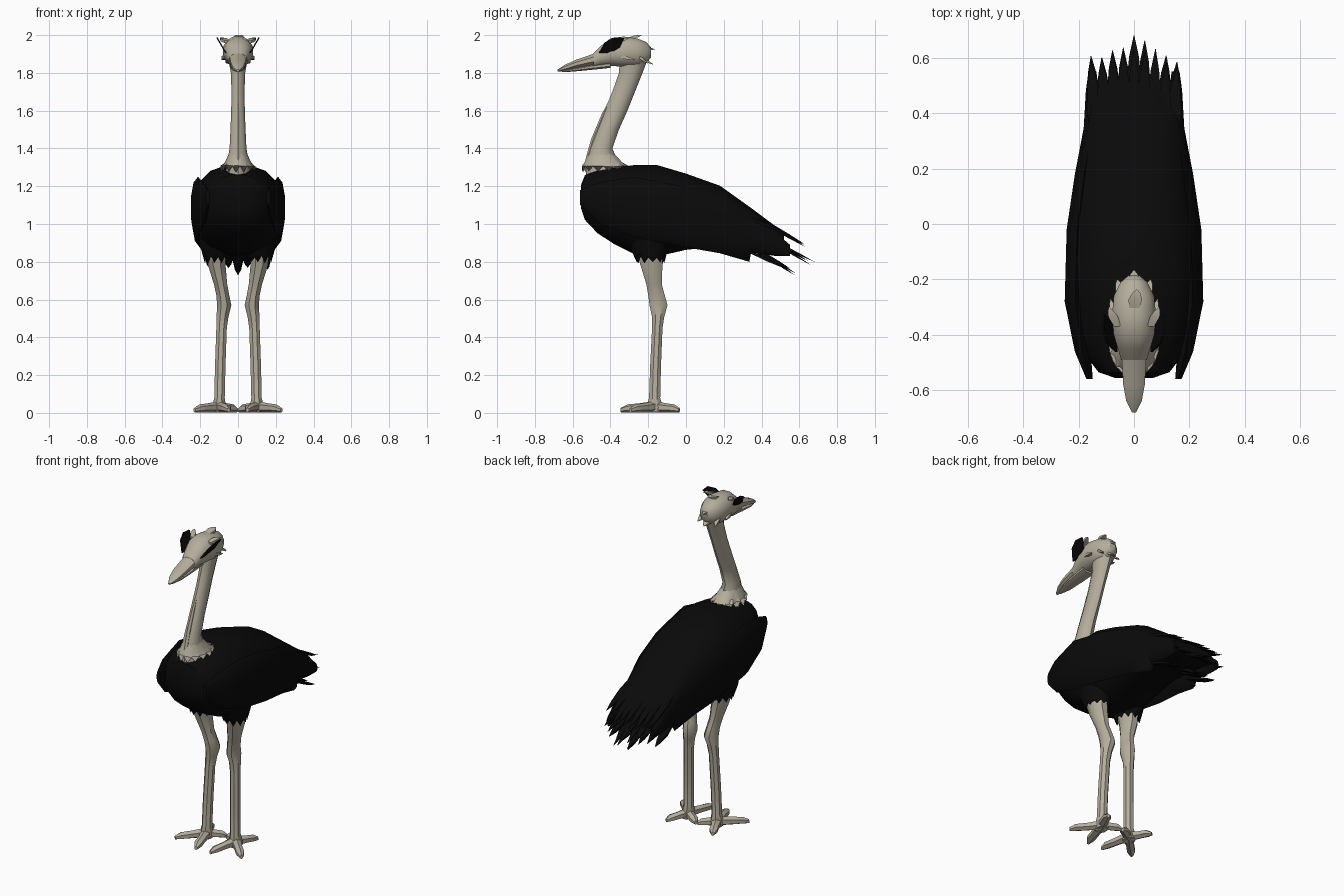
import bpy, bmesh, math, random
from mathutils import Vector

random.seed(4)


def make_mat(name, rgb):
    m = bpy.data.materials.new(name)
    m.diffuse_color = (*rgb, 1)
    return m


SKIN = make_mat("pale skin", (0.46, 0.42, 0.335))
BLACK = make_mat("black feather", (0.003, 0.003, 0.003))


def finish(bm, name, mat, angle=40):
    bmesh.ops.recalc_face_normals(bm, faces=bm.faces)
    me = bpy.data.meshes.new(name)
    bm.to_mesh(me)
    bm.free()
    me.materials.append(mat)
    ob = bpy.data.objects.new(name, me)
    bpy.context.collection.objects.link(ob)
    bpy.ops.object.select_all(action='DESELECT')
    ob.select_set(True)
    bpy.context.view_layer.objects.active = ob
    bpy.ops.object.shade_smooth_by_angle(angle=math.radians(angle))
    return ob


def loft_into(bm, rings, n=12, power=1.0, jag=0.0):
    """rings: (centre, half-axis u, half-axis v); jag makes the last ring ragged."""
    loops = []
    for k, (c, u, v) in enumerate(rings):
        loop = []
        for i in range(n):
            a = 2 * math.pi * (i + 0.5) / n
            ca, sa = math.cos(a), math.sin(a)
            p = (Vector(c) + Vector(u) * math.copysign(abs(ca) ** power, ca)
                 + Vector(v) * math.copysign(abs(sa) ** power, sa))
            if jag and k == len(rings) - 1:
                p.z += (jag if i % 2 else -jag) * random.uniform(0.5, 1)
            loop.append(bm.verts.new(p))
        loops.append(loop)
    for a, b in zip(loops, loops[1:]):
        for i in range(n):
            j = (i + 1) % n
            bm.faces.new((a[i], a[j], b[j], b[i]))
    bm.faces.new(loops[0])
    bm.faces.new(loops[-1])


def loft(name, mat, rings, **kw):
    bm = bmesh.new()
    loft_into(bm, rings, **kw)
    return finish(bm, name, mat)


def along_y(rows):
    """rows: y, top z, bottom z, half width, x centre"""
    return [((x, y, (t + b) / 2), (w, 0, 0), (0, 0, (t - b) / 2)) for y, t, b, w, x in rows]


def upright(rows):
    """rows: z, front y, back y, half width, x centre"""
    return [((x, (f + b) / 2, z), (w, 0, 0), (0, (b - f) / 2, 0)) for z, f, b, w, x in rows]


def blade(bm, root, tip, w, t=0.012):
    """Flat tapered feather, widest in its middle"""
    r, e = Vector(root), Vector(tip)
    rings = [(r.lerp(e, f), (w * s, 0, 0), (0, 0, t * s))
             for f, s in ((0, 0.7), (0.5, 1), (0.8, 0.6), (1, 0.04))]
    loft_into(bm, rings, n=4, power=1)


# Body
loft("body", BLACK, along_y([
    (-0.555, 1.21, 1.08, 0.07, 0), (-0.535, 1.26, 1.02, 0.13, 0), (-0.47, 1.288, 0.95, 0.18, 0),
    (-0.38, 1.30, 0.89, 0.22, 0), (-0.28, 1.315, 0.84, 0.235, 0), (-0.15, 1.315, 0.825, 0.24, 0),
    (0.0, 1.27, 0.86, 0.23, 0), (0.18, 1.205, 0.88, 0.20, 0), (0.34, 1.09, 0.87, 0.185, 0),
    (0.46, 1.0, 0.86, 0.175, 0), (0.52, 0.95, 0.86, 0.15, 0)]), n=16, power=0.82)

for s, side in ((1, "left"), (-1, "right")):
    # Folded wing
    loft(side + "_wing", BLACK, along_y([(y, t, b, w, s * x) for y, t, b, w, x in (
        (-0.56, 1.18, 1.10, 0.012, 0.16), (-0.46, 1.22, 1.00, 0.03, 0.185),
        (-0.28, 1.25, 0.93, 0.04, 0.212), (-0.02, 1.20, 0.88, 0.04, 0.205),
        (0.18, 1.14, 0.845, 0.035, 0.18), (0.335, 1.05, 0.80, 0.03, 0.155),
        (0.345, 1.04, 0.85, 0.03, 0.153), (0.48, 0.95, 0.83, 0.025, 0.15),
        (0.55, 0.89, 0.83, 0.015, 0.15))]), n=10)

    # Ragged thigh feathers
    loft(side + "_thigh_feathers", BLACK, upright([
        (1.0, -0.34, -0.04, 0.10, s * 0.11), (0.88, -0.30, -0.09, 0.085, s * 0.115),
        (0.81, -0.26, -0.115, 0.062, s * 0.115)]), n=20, jag=0.02)

    # Leg
    loft(side + "_leg", SKIN, upright([
        (0.86, -0.27, -0.12, 0.055, s * 0.115), (0.78, -0.245, -0.12, 0.05, s * 0.112),
        (0.68, -0.213, -0.125, 0.038, s * 0.092), (0.62, -0.203, -0.108, 0.037, s * 0.08),
        (0.57, -0.197, -0.094, 0.041, s * 0.073), (0.51, -0.183, -0.112, 0.034, s * 0.082),
        (0.45, -0.182, -0.122, 0.030, s * 0.087), (0.25, -0.192, -0.13, 0.030, s * 0.094),
        (0.08, -0.198, -0.134, 0.030, s * 0.098), (0.03, -0.21, -0.12, 0.04, s * 0.10),
        (0.005, -0.21, -0.12, 0.035, s * 0.10)]), n=8)

    # Four spread toes
    bm = bmesh.new()
    for dx, dy in ((0.13, -0.13), (-0.05, -0.18), (-0.095, 0.06), (0.06, 0.13)):
        d = Vector((s * dx, dy, 0))
        p = Vector((-d.y, d.x, 0)).normalized()
        base = Vector((s * 0.10, -0.165, 0))
        rings = [(base + d * f + Vector((0, 0, h + 0.003)), p * w, (0, 0, h))
                 for f, w, h in ((0, 0.032, 0.03), (0.45, 0.025, 0.024),
                                 (0.8, 0.026, 0.021), (1, 0.010, 0.012))]
        loft_into(bm, rings, n=6)
    finish(bm, side + "_foot", SKIN)

    # Dark eye patch, a thin plate leaning outward
    bm = bmesh.new()
    outline = ((-0.462, 1.905), (-0.40, 1.905), (-0.35, 1.935), (-0.325, 1.985),
               (-0.38, 1.988), (-0.43, 1.962))
    vs = [bm.verts.new((s * (0.06 + (z - 1.905) * 0.58), y, z)) for y, z in outline]
    f = bm.faces.new(vs)
    ext = bmesh.ops.extrude_face_region(bm, geom=[f])["geom"]
    bmesh.ops.translate(bm, vec=(s * 0.008, 0, 0),
                        verts=[g for g in ext if isinstance(g, bmesh.types.BMVert)])
    finish(bm, side + "_eye_patch", BLACK)

# Tail feathers in three layers: root y, root z, tip y, tip z
bm = bmesh.new()
for ry, rz, ty, tz, count in ((0.25, 1.11, 0.59, 0.91, 9), (0.30, 1.0, 0.60, 0.83, 9),
                              (0.32, 0.90, 0.52, 0.78, 7)):
    for i in range(count):
        f = 2 * i / (count - 1) - 1
        mid = 1 - abs(f)
        r = random.uniform(-0.025, 0.025)
        drop = 0.04 * f * f
        blade(bm, (f * 0.135, ry, rz - drop),
              (f * 0.155, ty + 0.05 * mid + r, tz - 0.03 * mid - r), 0.036)
blade(bm, (0, 0.32, 0.98), (0, 0.68, 0.80), 0.04)
blade(bm, (0, 0.32, 0.90), (0, 0.575, 0.73), 0.04)
finish(bm, "tail_feathers", BLACK)

# Neck
loft("neck", SKIN, upright([
    (1.25, -0.53, -0.33, 0.07, 0), (1.32, -0.53, -0.355, 0.062, 0), (1.40, -0.51, -0.39, 0.047, 0),
    (1.50, -0.47, -0.355, 0.042, 0), (1.60, -0.43, -0.31, 0.038, 0), (1.70, -0.39, -0.27, 0.036, 0),
    (1.80, -0.355, -0.23, 0.04, 0), (1.88, -0.35, -0.20, 0.055, 0)]), n=10)

# Throat ridge
loft("throat_ridge", SKIN, upright([
    (1.34, -0.533, -0.50, 0.016, 0), (1.45, -0.502, -0.46, 0.014, 0),
    (1.58, -0.447, -0.41, 0.010, 0), (1.66, -0.405, -0.39, 0.004, 0)]), n=6)

# Ragged collar where the neck meets the feathers
loft("neck_collar", SKIN, upright([
    (1.37, -0.515, -0.38, 0.05, 0), (1.325, -0.538, -0.335, 0.07, 0),
    (1.292, -0.552, -0.295, 0.092, 0)]), n=28, jag=0.02)

# Head
loft("head", SKIN, along_y([
    (-0.185, 1.935, 1.88, 0.02, 0), (-0.21, 1.965, 1.85, 0.05, 0), (-0.26, 1.985, 1.83, 0.075, 0),
    (-0.33, 1.995, 1.83, 0.082, 0), (-0.40, 1.985, 1.835, 0.075, 0), (-0.45, 1.945, 1.835, 0.06, 0),
    (-0.49, 1.905, 1.825, 0.048, 0)]), n=12, power=0.9)

# Beak, upper and lower halves
loft("upper_beak", SKIN, along_y([
    (-0.44, 1.93, 1.845, 0.05, 0), (-0.50, 1.90, 1.838, 0.047, 0), (-0.58, 1.872, 1.825, 0.042, 0),
    (-0.64, 1.845, 1.81, 0.03, 0), (-0.68, 1.818, 1.806, 0.008, 0)]), n=8)
loft("lower_beak", SKIN, along_y([
    (-0.40, 1.86, 1.825, 0.045, 0), (-0.50, 1.845, 1.815, 0.04, 0),
    (-0.60, 1.825, 1.806, 0.03, 0), (-0.66, 1.812, 1.803, 0.01, 0)]), n=8)

# Tufts on the crown, nape and cheeks
bm = bmesh.new()
blade(bm, (0, -0.31, 1.98), (0.01, -0.235, 2.0), 0.035)
blade(bm, (0, -0.24, 1.93), (0, -0.165, 1.925), 0.03)
blade(bm, (0, -0.25, 1.89), (0, -0.175, 1.845), 0.035)
for s in (1, -1):
    blade(bm, (s * 0.04, -0.27, 1.90), (s * 0.06, -0.20, 1.85), 0.025)
    blade(bm, (s * 0.06, -0.36, 1.89), (s * 0.085, -0.27, 1.87), 0.02)
    blade(bm, (s * 0.06, -0.37, 1.965), (s * 0.09, -0.30, 1.985), 0.025)
finish(bm, "head_tufts", SKIN)
